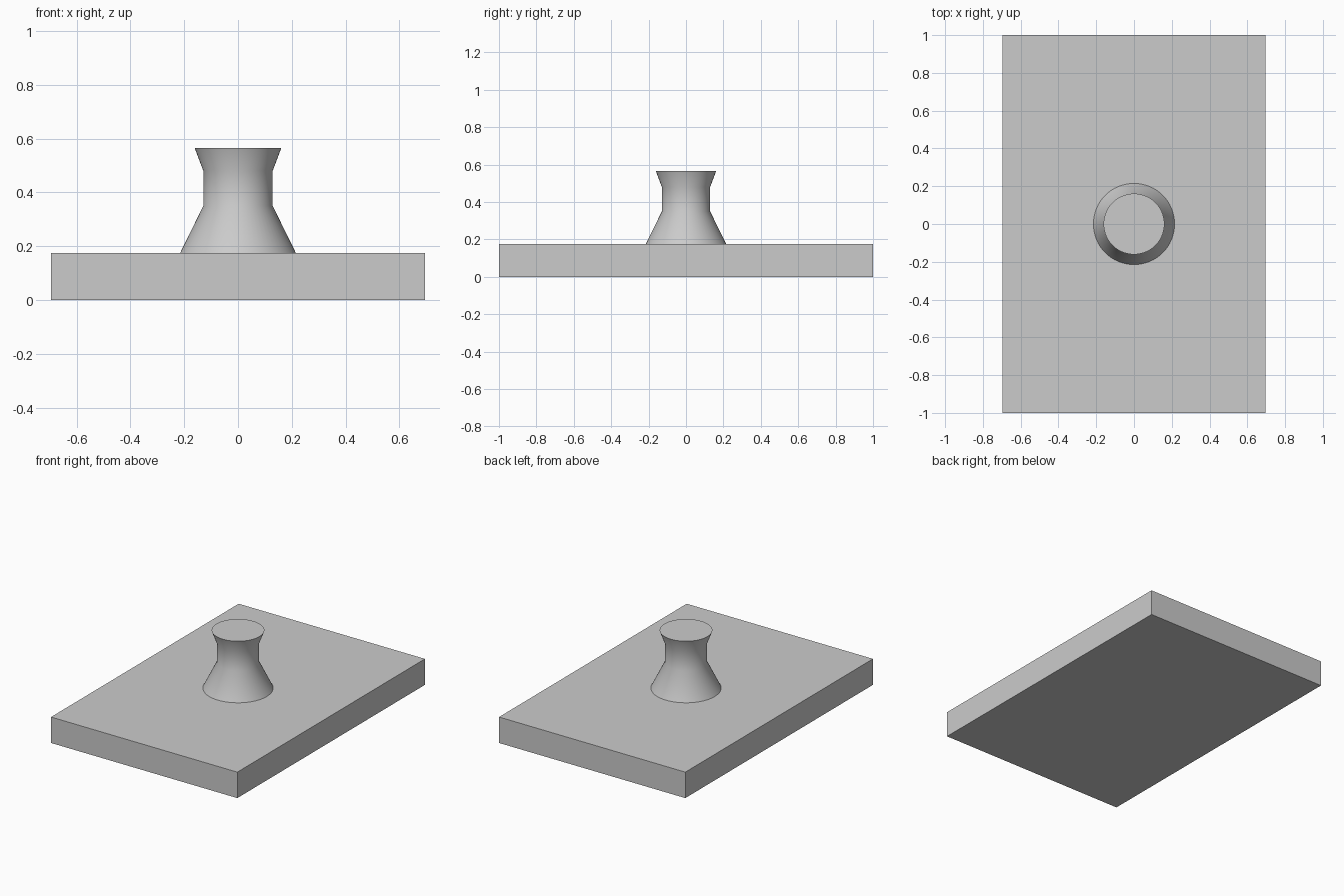
import bpy
import bmesh
from math import cos, sin, pi, radians

default = bpy.data.objects.get("Cube")
if default:
    bpy.data.objects.remove(default, do_unlink=True)

# Single plain grey
grey = bpy.data.materials.new("light_grey")
grey.use_nodes = True
colour = (0.6, 0.6, 0.6, 1.0)
grey.diffuse_color = colour
grey.node_tree.nodes["Principled BSDF"].inputs["Base Color"].default_value = colour


def add_object(name, bm):
    bmesh.ops.recalc_face_normals(bm, faces=bm.faces)
    mesh = bpy.data.meshes.new(name)
    bm.to_mesh(mesh)
    bm.free()
    mesh.materials.append(grey)
    obj = bpy.data.objects.new(name, mesh)
    bpy.context.collection.objects.link(obj)
    return obj


# Rectangular base plate
PLATE_TOP = 0.175
bm = bmesh.new()
bmesh.ops.create_cube(bm, size=1)
bmesh.ops.scale(bm, vec=(1.39, 2.0, PLATE_TOP), verts=bm.verts)
bmesh.ops.translate(bm, vec=(0, 0, PLATE_TOP / 2), verts=bm.verts)
add_object("base_plate", bm)

# Waisted round knob: rings of (radius, height), capped at both ends
profile = [(0.215, PLATE_TOP), (0.129, 0.35), (0.129, 0.48), (0.161, 0.565)]
SIDES = 64
bm = bmesh.new()
rings = []
for radius, z in profile:
    angles = [2 * pi * i / SIDES for i in range(SIDES)]
    rings.append([bm.verts.new((radius * cos(a), radius * sin(a), z)) for a in angles])
for low, high in zip(rings, rings[1:]):
    for i in range(SIDES):
        j = (i + 1) % SIDES
        bm.faces.new((low[i], low[j], high[j], high[i]))
bm.faces.new(rings[0])
bm.faces.new(rings[-1])
knob = add_object("knob", bm)

# Smooth sides, crisp rims
bpy.ops.object.select_all(action="DESELECT")
knob.select_set(True)
bpy.context.view_layer.objects.active = knob
bpy.ops.object.shade_smooth_by_angle(angle=radians(35))
